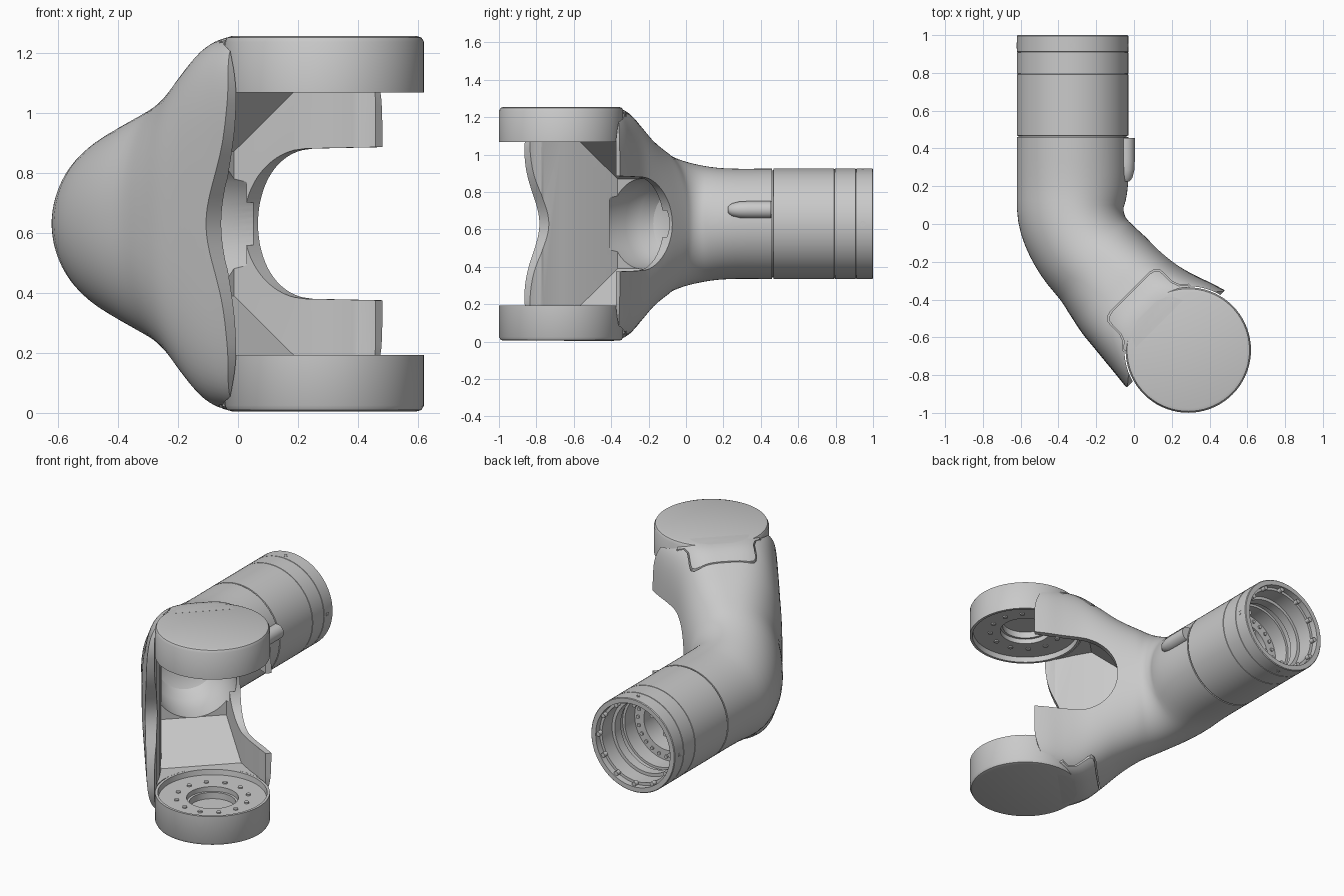
import bpy, bmesh, math
from mathutils import Matrix, Vector

if "Cube" in bpy.data.objects:
    bpy.data.objects.remove(bpy.data.objects["Cube"], do_unlink=True)

MID = 0.63                                   # height of the centre plane
ELBOW = Vector((-0.325, -0.055, MID))        # where the two axes meet
FORK = Matrix.Translation(ELBOW) @ Matrix.Rotation(-math.pi / 4, 4, 'Z')
JOINT = FORK @ Matrix.Translation((0.866, 0, 0))
TUBE = Matrix.Translation((-0.325, 0, MID)) @ Matrix.Rotation(-math.pi / 2, 4, 'X')

grey = bpy.data.materials.new("light_grey_metal")
grey.use_nodes = True
grey.diffuse_color = (0.59, 0.59, 0.59, 1)
grey.node_tree.nodes["Principled BSDF"].inputs["Base Color"].default_value = (0.59, 0.59, 0.59, 1)


def finish(bm, name, matrix):
    bmesh.ops.transform(bm, matrix=matrix, verts=bm.verts)
    bmesh.ops.recalc_face_normals(bm, faces=bm.faces)
    mesh = bpy.data.meshes.new(name)
    bm.to_mesh(mesh)
    bm.free()
    mesh.materials.append(grey)
    ob = bpy.data.objects.new(name, mesh)
    bpy.context.collection.objects.link(ob)
    return ob


def loft(name, rings, matrix=Matrix()):
    """Skin closed rings of equal length and cap both ends."""
    bm = bmesh.new()
    rows = [[bm.verts.new(p) for p in ring] for ring in rings]
    for a, b in zip(rows, rows[1:]):
        for i in range(len(a)):
            j = (i + 1) % len(a)
            bm.faces.new((a[i], a[j], b[j], b[i]))
    bm.faces.new(rows[0])
    bm.faces.new(rows[-1])
    return finish(bm, name, matrix)


def lathe(name, profile, matrix, steps=72):
    """Turn (radius, height) points about local z; both end points lie on the axis."""
    rings = []
    for r, h in profile[1:-1]:
        angles = [2 * math.pi * i / steps for i in range(steps)]
        rings.append([(r * math.cos(a), r * math.sin(a), h) for a in angles])
    return loft(name, rings, matrix)


def bolt_circle(name, count, radius, size, h, depth, matrix):
    bm = bmesh.new()
    for i in range(count):
        a = 2 * math.pi * i / count
        place = Matrix.Translation((radius * math.cos(a), radius * math.sin(a), h))
        bmesh.ops.create_cone(bm, cap_ends=True, segments=12, radius1=size,
                              radius2=size, depth=depth, matrix=place)
    return finish(bm, name, matrix)


def smooth(ob, angle=32):
    bpy.ops.object.select_all(action='DESELECT')
    ob.select_set(True)
    bpy.context.view_layer.objects.active = ob
    bpy.ops.object.shade_smooth_by_angle(angle=math.radians(angle))


def volume(mesh):
    bm = bmesh.new()
    bm.from_mesh(mesh)
    result = abs(bm.calc_volume())
    bm.free()
    return result


def boolean(ob, cutter, mode='DIFFERENCE', least=0.4):
    """Apply a boolean with the first solver that leaves a sensible volume."""
    before = volume(ob.data)
    mod = ob.modifiers.new("cut", 'BOOLEAN')
    mod.object, mod.operation = cutter, mode
    for solver in ('MANIFOLD', 'EXACT', 'FLOAT'):
        mod.solver = solver
        bpy.context.view_layer.update()
        graph = bpy.context.evaluated_depsgraph_get()
        mesh = bpy.data.meshes.new_from_object(ob.evaluated_get(graph))
        if least * before < volume(mesh) < before * 0.99999:
            ob.data = mesh
            break
    ob.modifiers.clear()
    bpy.data.objects.remove(cutter, do_unlink=True)


# Path of the bent arm: straight, 45 degree arc, straight
BEND = 0.4
HALF = BEND * math.pi / 8
TAN = BEND * math.tan(math.pi / 8)


def path(t):
    a = min(max(t / (2 * HALF) + 0.5, 0), 1) * math.pi / 4
    heading = Vector((math.sin(a), -math.cos(a), 0))
    side = Vector((math.cos(a), math.sin(a), 0))
    pos = ELBOW + Vector((BEND, TAN, 0)) - BEND * side
    return pos + heading * (t - min(max(t, -HALF), HALF)), side


# Stations: distance, half width right, half width left, half height, squareness
STATIONS = [
    (-0.506, .295, .295, .295, 2.0), (-0.25, .293, .295, .297, 2.0),
    (-0.10, .27, .295, .318, 2.0), (0.05, .26, .285, .36, 2.1),
    (0.18, .26, .29, .415, 2.3), (0.30, .265, .315, .48, 2.6),
    (0.40, .27, .335, .55, 3.0), (0.50, .28, .345, .612, 3.6),
    (0.60, .305, .355, .63, 4.5), (0.70, .34, .365, .63, 5.5),
    (0.82, .375, .38, .62, 6.0)]


def station(i, f):
    """Smooth interpolation between stations."""
    q = [STATIONS[min(max(i + k, 0), len(STATIONS) - 1)] for k in (-1, 0, 1, 2)]
    ts = [p[0] for p in q]
    span = ts[2] - ts[1]
    out = []
    for k in range(5):
        a, b = q[1][k], q[2][k]
        m0 = (b - q[0][k]) / (ts[2] - ts[0]) * span
        m1 = (q[3][k] - a) / (ts[3] - ts[1]) * span
        out.append((2*f**3 - 3*f**2 + 1) * a + (f**3 - 2*f**2 + f) * m0
                   + (3*f**2 - 2*f**3) * b + (f**3 - f**2) * m1)
    return out


def section(t, right, left, high, power, count=72):
    pos, side = path(t)
    ring = []
    for k in range(count):
        a = 2 * math.pi * (k + 0.5) / count
        c, s = math.cos(a), math.sin(a)
        u = math.copysign(abs(c) ** (2 / power), c) * (right if c > 0 else left)
        z = math.copysign(abs(s) ** (2 / power), s) * min(high, MID)
        ring.append(pos + side * u + Vector((0, 0, z)))
    return ring


def arm_body(name):
    params = [station(i, f / 4) for i in range(len(STATIONS) - 1) for f in range(4)]
    return loft(name, [section(*p) for p in params + [STATIONS[-1]]])


def tongue_block(gap, sign, top):
    """Block with rounded corners marking the cap tongue on one side of the arm."""
    w, back = 0.19 + gap, 0.437 - gap
    half = [(back, w - .05), (back + .008, w - .02), (back + .025, w - .004),
            (back + .05, w), (.55, w), (.59, w + .015), (.62, w + .05), (.66, w + .05)]
    outline = [(s, -n) for s, n in reversed(half)] + half
    return loft("tongue_cutter", [[(s, n, sign * z) for s, n in outline]
                                  for z in (0.475 - gap, top)], FORK)


def edge_cutter(edge, n0, n1):
    """Trim the free edge of one side wall along s = edge(z)."""
    zs = [i * 0.005 for i in range(-140, 141)]
    outline = [(edge(z), z) for z in zs] + [(1.3, 0.71), (1.3, -0.71)]
    return loft("edge_cutter", [[(s, n, z) for s, z in outline] for n in (n0, n1)], FORK)


def horn(z):
    return 0.78 - 0.06 * (max(0, abs(z) - 0.4) / 0.2) ** 2


def wavy_edge(z):
    return horn(z) - 0.11 * math.exp(-(z / 0.22) ** 2)


def u_edge(z):
    return 0.54 - math.sqrt(max(0, 0.0626 - z * z)) if abs(z) < 0.2502 else horn(z)


# Hollow forked arm
shell = arm_body("forked_arm_shell")
cavity = [(.25, .19, .24), (.49, .235, .44), (.6, .265, .44), (.7, .3, .44), (1, .33, .44)]
boolean(shell, loft("cavity_cutter", [[(s, -w, -h), (s, w, -h), (s, w, h), (s, -w, h)]
                                      for s, w, h in cavity], FORK))
boolean(shell, lathe("joint_cutter", [(0, -.8), (.338, -.8), (.338, .8), (0, .8)], JOINT))
boolean(shell, edge_cutter(wavy_edge, -0.6, -0.1))
boolean(shell, edge_cutter(u_edge, 0.12, 0.6))
bore = [(0, -.04), (.12, -.04), (.18, -.01), (.22, .06), (.24, .14), (.243, .3), (0, .3)]
boolean(shell, lathe("bore_cutter", bore, FORK @ Matrix.Rotation(math.pi / 2, 4, 'Y')))
for sign in (-1, 1):
    boolean(shell, tongue_block(0.007, sign, 0.8))
smooth(shell)

# Joint discs with their tongues, lower and upper
disc_profile = [(0, .625), (.308, .625), (.324, .62), (.332, .605), (.332, .437), (.316, .437),
                (.312, .47), (.15, .47), (.15, .5), (.135, .5), (.135, .54), (0, .54)]
for sign, label in ((-1, "lower"), (1, "upper")):
    turn = JOINT if sign > 0 else JOINT @ Matrix.Rotation(math.pi, 4, 'X')
    smooth(lathe(label + "_joint_disc", disc_profile, turn))
    bolt_circle(label + "_disc_bolts", 12, 0.21, 0.014, 0.468, 0.012, turn)
    tongue = arm_body(label + "_disc_tongue")
    boolean(tongue, tongue_block(0, sign, 0.6255), 'INTERSECT', 0.001)
    smooth(tongue)

# Stepped tube with seam grooves and an open end
tube_profile = [
    (0, .5), (.16, .5), (.16, .66), (.225, .66), (.225, .76), (.24, .76), (.24, .8), (.225, .8),
    (.225, .86), (.245, .86), (.245, .96), (.262, .96), (.262, 1), (.291, 1), (.295, .996),
    (.295, .912), (.292, .911), (.292, .908), (.295, .907), (.295, .797), (.292, .796),
    (.292, .793), (.295, .792), (.295, .468), (.286, .466), (.286, .44), (0, .44)]
smooth(lathe("end_tube", tube_profile, TUBE))
bolt_circle("tube_inner_bolts", 24, 0.2, 0.011, 0.662, 0.012, TUBE)
bolt_circle("tube_rim_lugs", 12, 0.252, 0.014, 0.975, 0.03, TUBE)

# Small plugs around the tube collar
for i in range(4):
    around = TUBE @ Matrix.Rotation(i * math.pi / 2, 4, 'Z') @ Matrix.Rotation(math.pi / 2, 4, 'Y')
    lathe("collar_plug", [(0, .28), (.015, .28), (.015, .296), (.009, .296), (.009, .292), (0, .292)],
          around @ Matrix.Translation((-0.945, 0, 0)), 16)

# Cable nub on the side of the arm
nub = [(0, .22), (.018, .225), (.034, .245), (.044, .285), (.046, .33), (.046, .455), (0, .455)]
smooth(lathe("side_nub", nub, Matrix.Translation((-0.042, 0, 0.705))
             @ Matrix.Rotation(-math.pi / 2, 4, 'X'), 32))
